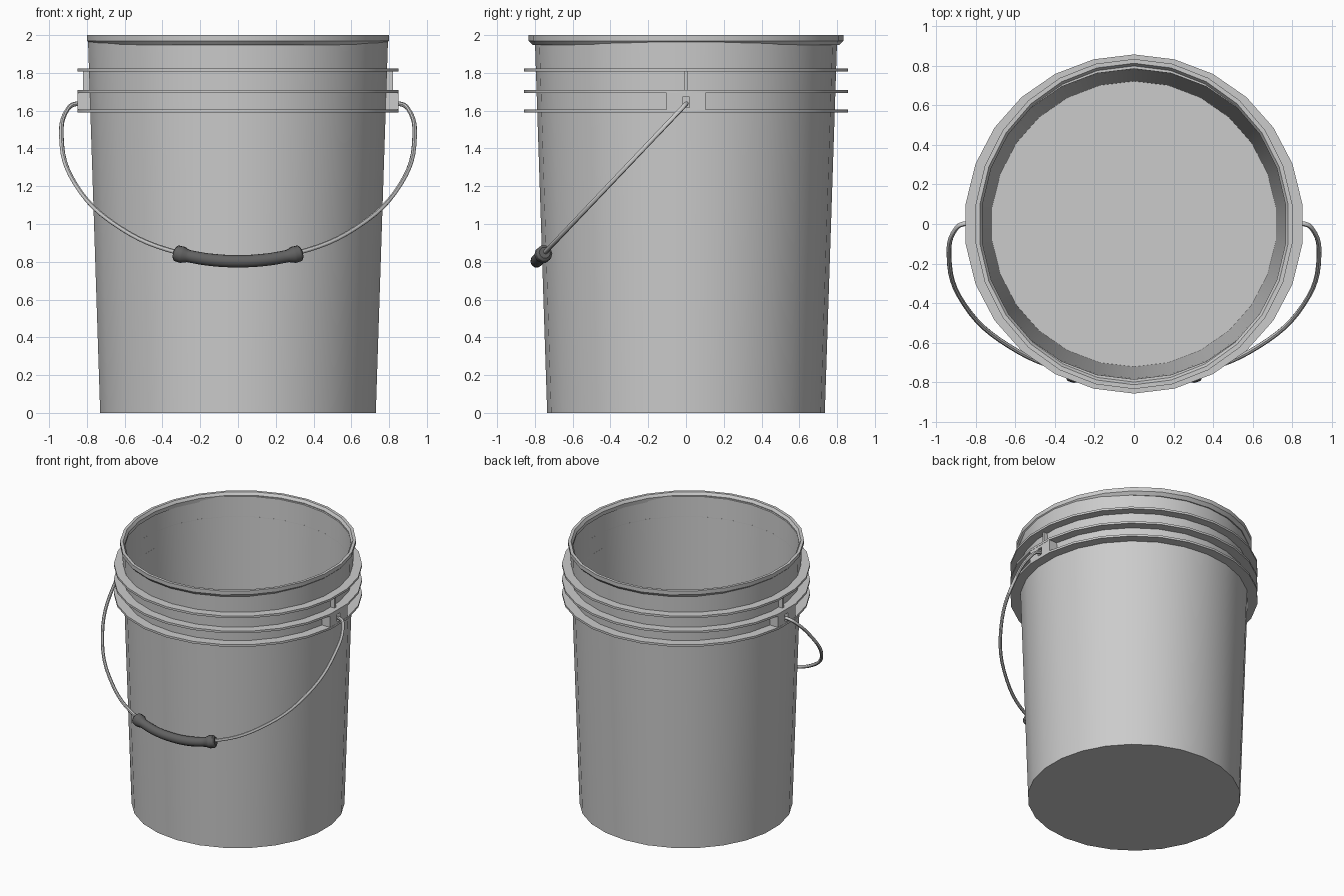
import bpy, bmesh, math

if "Cube" in bpy.data.objects:
    bpy.data.objects.remove(bpy.data.objects["Cube"])

SIDES = 26


def finish(name, bm, smooth=True):
    bmesh.ops.recalc_face_normals(bm, faces=bm.faces)
    me = bpy.data.meshes.new(name)
    bm.to_mesh(me)
    bm.free()
    ob = bpy.data.objects.new(name, me)
    bpy.context.collection.objects.link(ob)
    if smooth:
        bpy.ops.object.select_all(action='DESELECT')
        ob.select_set(True)
        bpy.context.view_layer.objects.active = ob
        bpy.ops.object.shade_smooth_by_angle(angle=math.radians(30))
    return ob


def lathe(name, profile, closed=True, sy=1.0):
    """Revolve an (r, z) profile into a 26-sided part; open ends get caps."""
    bm = bmesh.new()
    rings = []
    for r, z in profile:
        rings.append([bm.verts.new((r * math.cos(a), sy * r * math.sin(a), z))
                      for a in (math.pi / 2 + math.tau * i / SIDES for i in range(SIDES))])
    n = len(rings)
    for k in range(n if closed else n - 1):
        a, b = rings[k], rings[(k + 1) % n]
        for i in range(SIDES):
            j = (i + 1) % SIDES
            bm.faces.new((a[i], a[j], b[j], b[i]))
    if not closed:
        bm.faces.new(rings[0])
        bm.faces.new(rings[-1])
    return finish(name, bm)


def add_box(bm, x, y, z):
    vs = bmesh.ops.create_cube(bm, size=1)['verts']
    for v in vs:
        v.co = [lo + (c + 0.5) * (hi - lo) for c, (lo, hi) in zip(v.co, (x, y, z))]


def tube(name, pts, radius, res):
    """Smooth round tube through (x, z, scale) points lying in the tilted handle plane."""
    cu = bpy.data.curves.new(name, 'CURVE')
    cu.dimensions = '3D'
    cu.bevel_depth = radius
    cu.bevel_resolution = res
    cu.resolution_u = 6
    cu.use_fill_caps = True
    sp = cu.splines.new('BEZIER')
    sp.bezier_points.add(len(pts) - 1)
    for p, (x, z, s) in zip(sp.bezier_points, pts):
        p.co = (x, -(1.635 - z) * 0.95, z)
        p.radius = s
        p.handle_left_type = p.handle_right_type = 'AUTO'
    ob = bpy.data.objects.new(name, cu)
    bpy.context.collection.objects.link(ob)
    bpy.ops.object.select_all(action='DESELECT')
    ob.select_set(True)
    bpy.context.view_layer.objects.active = ob
    bpy.ops.object.convert(target='MESH')
    ob = bpy.context.view_layer.objects.active
    bpy.ops.object.shade_smooth_by_angle(angle=math.radians(45))
    return ob


def mirrored(half):
    return half + [(-x, z, s) for x, z, s in reversed(half[:-1])]


# Tapered bucket wall with floor
lathe("bucket_body", [(0.735, 0), (0.80, 1.975), (0.785, 1.975), (0.722, 0.015)], closed=False)

# Rolled rim, slightly wider front to back
lathe("rim", [(0.775, 1.95), (0.785, 1.948), (0.805, 1.97), (0.806, 2.0), (0.785, 2.0), (0.772, 1.98)], sy=1.035)

# Three stiffening flanges
for i, z in enumerate((1.59, 1.693, 1.808)):
    lathe(f"flange_{i + 1}", [(0.78, z), (0.857, z), (0.857, z + 0.016), (0.78, z + 0.016)])

# Side lugs with a square handle hole, and the rib above each
for side, s in (("right", 1), ("left", -1)):
    bm = bmesh.new()
    x = sorted((s * 0.77, s * 0.849))
    add_box(bm, x, (-0.103, -0.018), (1.60, 1.70))
    add_box(bm, x, (0.018, 0.103), (1.60, 1.70))
    add_box(bm, x, (-0.018, 0.018), (1.60, 1.617))
    add_box(bm, x, (-0.018, 0.018), (1.673, 1.70))
    finish(f"handle_lug_{side}", bm, False)
    bm = bmesh.new()
    add_box(bm, sorted((s * 0.78, s * 0.82)), (-0.008, 0.008), (1.70, 1.815))
    finish(f"rib_{side}", bm, False)

# Wire handle hanging forward
tube("handle_wire", mirrored([(0.79, 1.635, 1), (0.87, 1.633, 1), (0.90, 1.61, 1), (0.935, 1.464, 1),
                              (0.86, 1.21, 1), (0.624, 0.98, 1), (0.317, 0.848, 1), (0, 0.803, 1)]), 0.012, 2)

# Dark grip with flared ends
grip = tube("handle_grip", mirrored([(0.335, 0.848, 0.9), (0.325, 0.845, 1.3), (0.295, 0.837, 1.35),
                                     (0.262, 0.83, 1.0), (0.14, 0.81, 1.0), (0, 0.803, 1.0)]), 0.034, 3)
mat = bpy.data.materials.new("dark_grip")
mat.diffuse_color = (0.12, 0.12, 0.12, 1)
mat.use_nodes = True
mat.node_tree.nodes["Principled BSDF"].inputs["Base Color"].default_value = mat.diffuse_color
grip.data.materials.clear()
grip.data.materials.append(mat)
